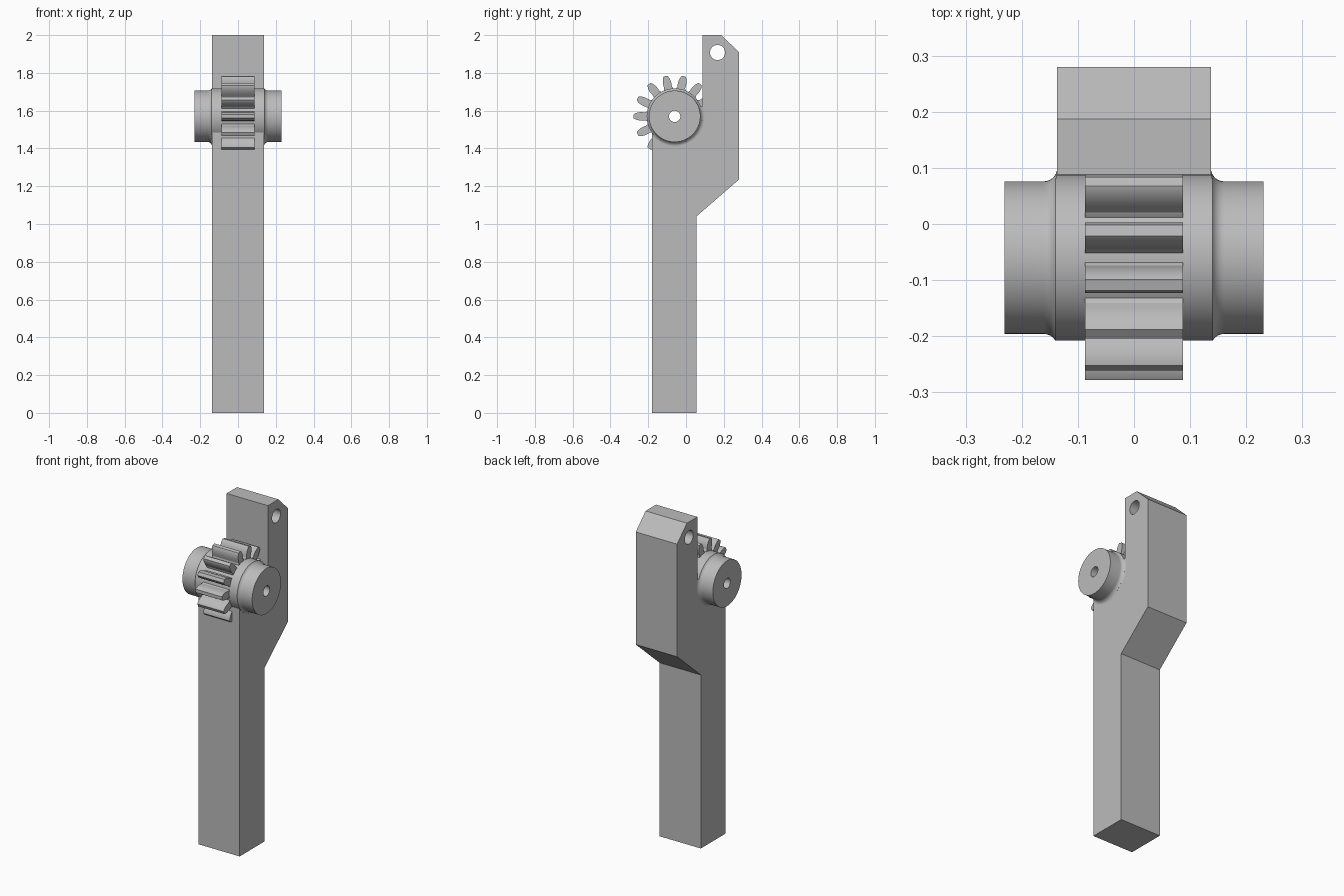
import bpy, bmesh
from math import sin, cos, pi, radians

cube = bpy.data.objects.get("Cube")
if cube:
    bpy.data.objects.remove(cube)

grey = bpy.data.materials.new("plain grey")
grey.use_nodes = True
colour = (0.5, 0.5, 0.5, 1)
grey.diffuse_color = colour
grey.node_tree.nodes["Principled BSDF"].inputs["Base Color"].default_value = colour

AXLE_Y, AXLE_Z = -0.06, 1.57
HALF_WIDTH = 0.137
TEETH = 14


def finish(name, bm, smooth=True):
    bmesh.ops.recalc_face_normals(bm, faces=bm.faces)
    mesh = bpy.data.meshes.new(name)
    bm.to_mesh(mesh)
    bm.free()
    mesh.materials.append(grey)
    obj = bpy.data.objects.new(name, mesh)
    bpy.context.collection.objects.link(obj)
    if smooth:
        bpy.ops.object.select_all(action='DESELECT')
        obj.select_set(True)
        bpy.context.view_layer.objects.active = obj
        bpy.ops.object.shade_smooth_by_angle(angle=radians(30))
    return obj


def prism(bm, outline, half):
    """Extrude a (y, z) outline across x."""
    face = bm.faces.new([bm.verts.new((-half, y, z)) for y, z in outline])
    out = bmesh.ops.extrude_face_region(bm, geom=[face])
    verts = [g for g in out["geom"] if isinstance(g, bmesh.types.BMVert)]
    bmesh.ops.translate(bm, verts=verts, vec=(2 * half, 0, 0))


def lathe(bm, profile, start=0.0, end=2 * pi, steps=64, closed=True):
    """Turn an (x, radius) profile about the axle."""
    rings = []
    for i in range(steps if closed else steps + 1):
        a = start + (end - start) * i / steps
        rings.append([bm.verts.new((x, AXLE_Y + r * cos(a), AXLE_Z + r * sin(a)))
                      for x, r in profile])
    n = len(profile)
    for i in range(steps):
        one, two = rings[i], rings[(i + 1) % len(rings)]
        for j in range(n if closed else n - 1):
            k = (j + 1) % n
            bm.faces.new((one[j], one[k], two[k], two[j]))


# Shaft with offset upper post and chamfered top
bm = bmesh.new()
prism(bm, [(-0.18, 0), (0.055, 0), (0.055, 1.04), (0.28, 1.235), (0.28, 1.91),
           (0.187, 2), (0.088, 2), (0.088, AXLE_Z), (-0.18, 1.485)], HALF_WIDTH)
shaft = finish("shaft", bm, smooth=False)

# Pin hole through the top of the post
bm = bmesh.new()
prism(bm, [(0.167 + 0.04 * cos(i * pi / 16), 1.908 + 0.04 * sin(i * pi / 16))
           for i in range(32)], 0.3)
cutter = finish("pin_hole_cutter", bm)
cutter.hide_render = True
cutter.hide_viewport = True
cut = shaft.modifiers.new("pin hole", 'BOOLEAN')
cut.operation = 'DIFFERENCE'
cut.solver = 'EXACT'
cut.object = cutter
bpy.context.view_layer.objects.active = shaft
bpy.ops.object.select_all(action='DESELECT')
shaft.select_set(True)
bpy.ops.object.modifier_apply(modifier=cut.name)
bpy.data.objects.remove(cutter)
bpy.ops.object.shade_smooth_by_angle(angle=radians(30))


# Hub: bored, with concave fillets down to the narrower ends
def fillet(first, last, steps=6):
    """Points on the concave fillet, from the side wall to the hub end."""
    angles = [radians(first + (last - first) * i / steps) for i in range(steps + 1)]
    return [(0.161 - 0.024 * cos(a), 0.16 - 0.024 * sin(a)) for a in angles]


right_half = fillet(30, 90) + [(0.231, 0.136), (0.231, 0.03)]
bm = bmesh.new()
lathe(bm, right_half + [(-x, r) for x, r in reversed(right_half)])
finish("hub", bm)

# Fillets blending the hub into the shaft sides
for side, name in ((1, "left_fillet"), (-1, "right_fillet")):
    bm = bmesh.new()
    lathe(bm, [(side * x, r) for x, r in fillet(0, 30)],
          radians(-139), radians(20), steps=32, closed=False)
    obj = finish(name, bm)
    # Make the open strip face outward
    normal_x = sum(p.normal.x for p in obj.data.polygons)
    if normal_x * side < 0:
        obj.data.flip_normals()

# Pinion teeth, rounded flanks, set around the hub
flank = [(0.14, 0.026), (0.15, 0.024), (0.156, 0.021), (0.17, 0.022),
         (0.185, 0.022), (0.2, 0.019), (0.212, 0.014), (0.218, 0.01)]
tooth = flank + [(r, -w) for r, w in reversed(flank)]
bm = bmesh.new()
for i in range(TEETH):
    a = pi + 2 * pi * i / TEETH
    prism(bm, [(AXLE_Y + r * cos(a) - w * sin(a), AXLE_Z + r * sin(a) + w * cos(a))
               for r, w in tooth], 0.087)
finish("pinion_teeth", bm)
